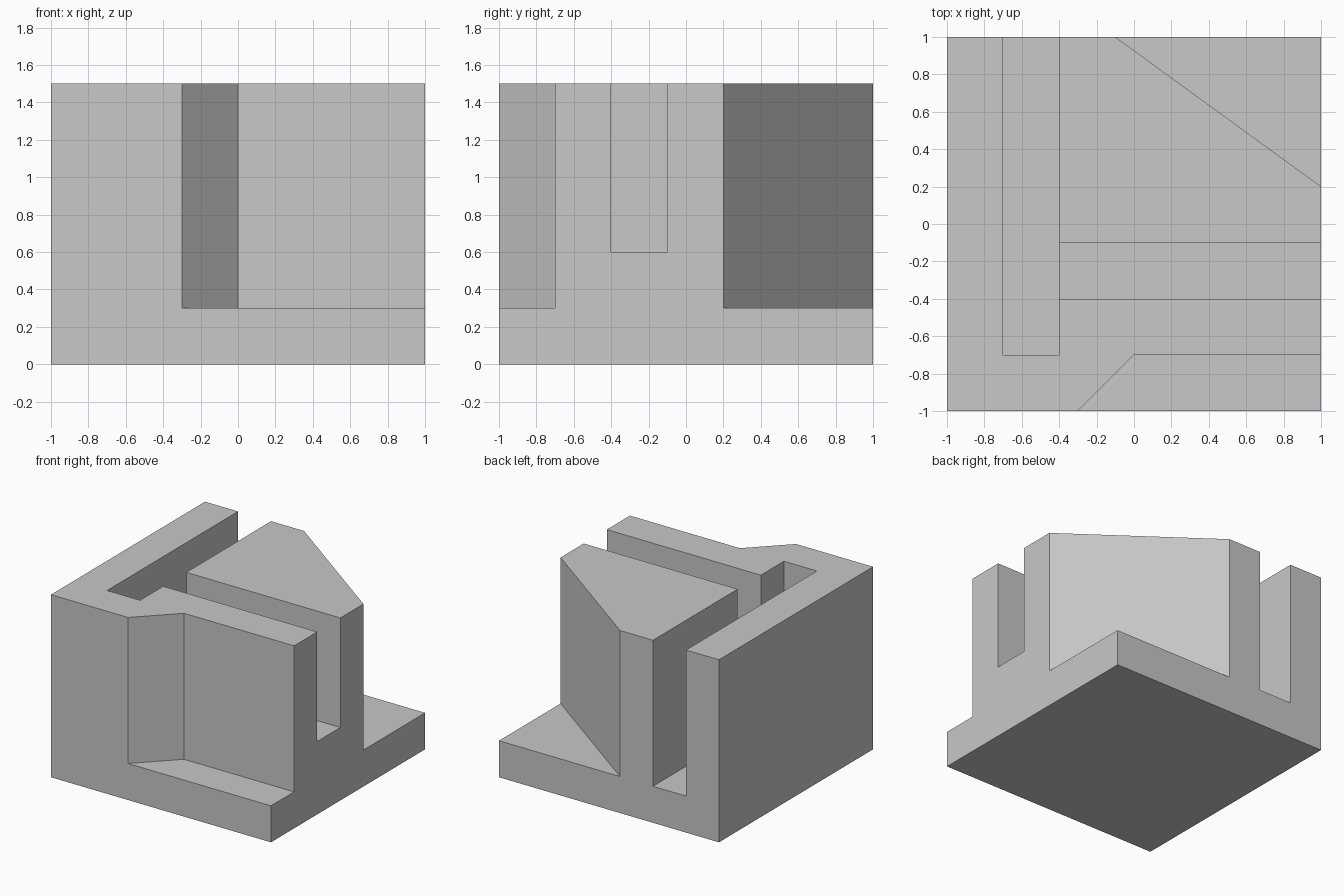
import bpy
import bmesh

cube = bpy.data.objects.get("Cube")
if cube:
    bpy.data.objects.remove(cube, do_unlink=True)

grey = bpy.data.materials.new("plain_grey")
grey.use_nodes = True
colour = (0.58, 0.58, 0.58, 1)
grey.diffuse_color = colour
grey.node_tree.nodes["Principled BSDF"].inputs["Base Color"].default_value = colour

TOP = 1.5
OVER = 0.2  # how far cutters reach past the block


def prism(name, outline, low, high):
    """Extrude a plan outline (counter-clockwise) from low to high."""
    bm = bmesh.new()
    base = bm.faces.new([bm.verts.new((x, y, low)) for x, y in outline])
    walls = bmesh.ops.extrude_face_region(bm, geom=[base], use_keep_orig=True)
    for v in walls["geom"]:
        if isinstance(v, bmesh.types.BMVert):
            v.co.z = high
    bmesh.ops.recalc_face_normals(bm, faces=bm.faces)
    mesh = bpy.data.meshes.new(name)
    bm.to_mesh(mesh)
    bm.free()
    mesh.materials.append(grey)
    obj = bpy.data.objects.new(name, mesh)
    bpy.context.collection.objects.link(obj)
    return obj


def rectangle(x0, x1, y0, y1):
    return [(x0, y0), (x1, y0), (x1, y1), (x0, y1)]


def cut(block, name, outline, floor):
    """Remove everything above floor inside the outline."""
    cutter = prism(name, outline, floor, TOP + OVER)
    cutter.hide_render = True
    mod = block.modifiers.new(name, "BOOLEAN")
    mod.operation = "DIFFERENCE"
    mod.solver = "EXACT"
    mod.object = cutter
    bpy.context.view_layer.objects.active = block
    bpy.ops.object.modifier_apply(modifier=mod.name)
    bpy.data.objects.remove(cutter, do_unlink=True)


block = prism("machined_block", rectangle(-1, 1, -1, 1), 0, TOP)
edge = 1 + OVER

# Front step with a slanted left end
cut(block, "front_step",
    [(-0.3 - OVER, -edge), (edge, -edge), (edge, -0.7), (0, -0.7)], 0.3)

# Diagonal back corner, its line carried past both sides
slope = 0.8 / 1.1
cut(block, "back_corner",
    [(edge, 0.2 - OVER * slope), (edge, edge), (-0.1 - OVER / slope, edge)], 0.3)

# Long deep slot open at the back, and shallower cross slot open at the side
cut(block, "long_slot", rectangle(-0.7, -0.4, -0.7, edge), 0.3)
cut(block, "cross_slot", rectangle(-0.5, edge, -0.4, -0.1), 0.6)
